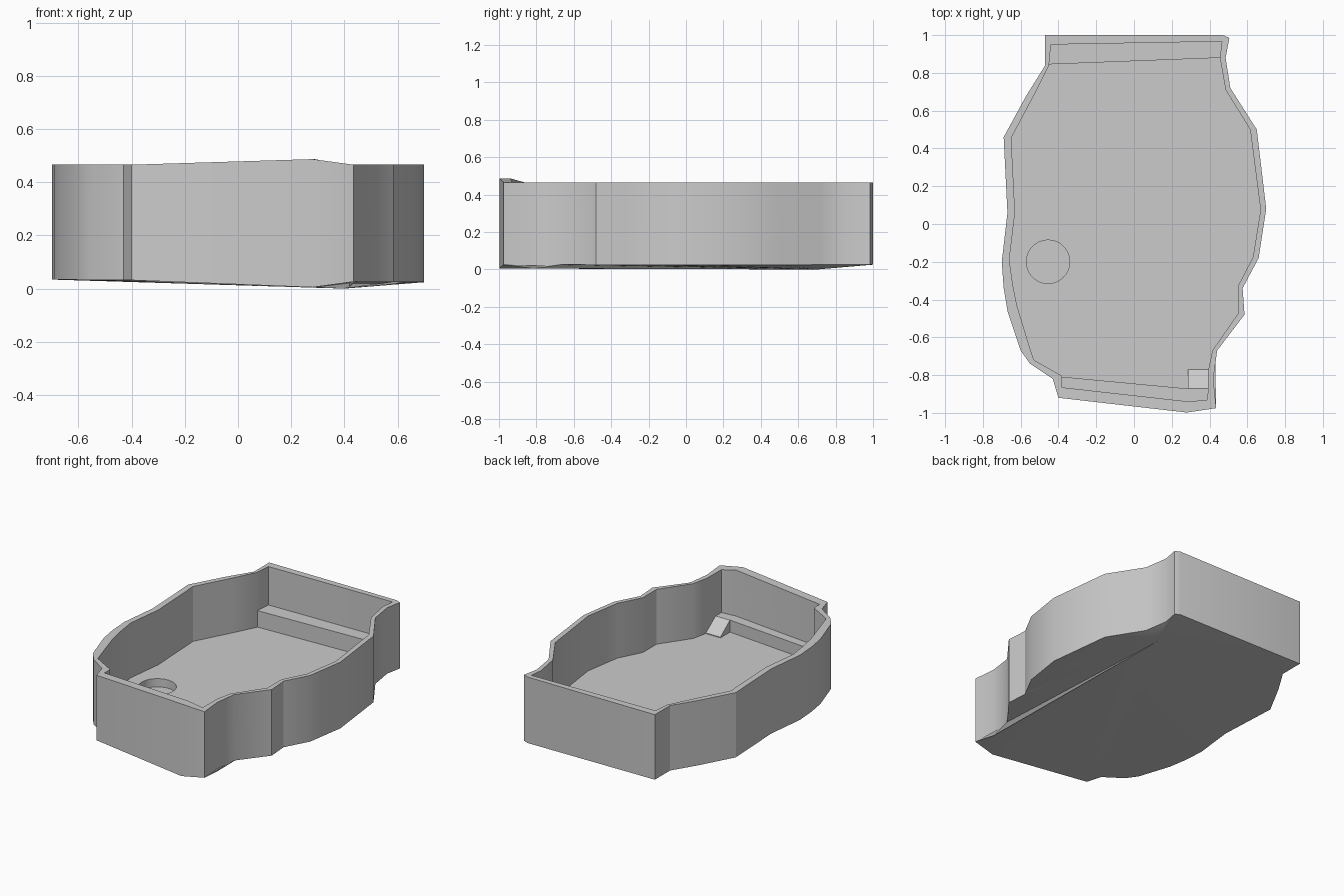
import bpy, bmesh

if "Cube" in bpy.data.objects:
    bpy.data.objects.remove(bpy.data.objects["Cube"])

# Wall outline, counter-clockwise: outer x, y, inner x, y
RIM = [
    (-.47, 1.0, -.44, .95), (-.47, .84, -.45, .84), (-.57, .68, -.525, .69),
    (-.69, .46, -.65, .455), (-.67, .06, -.63, .06), (-.70, -.20, -.66, -.19),
    (-.69, -.34, -.64, -.33), (-.67, -.46, -.62, -.43), (-.60, -.67, -.55, -.66),
    (-.55, -.74, -.53, -.72), (-.43, -.82, -.38, -.805), (-.40, -.92, -.38, -.865),
    (.28, -.998, .29, -.94), (.435, -.975, .39, -.93), (.42, -.82, .392, -.78),
    (.44, -.67, .415, -.67), (.585, -.48, .55, -.475), (.575, -.34, .55, -.33),
    (.66, -.18, .63, -.175), (.70, .08, .67, .075), (.65, .50, .615, .50),
    (.51, .72, .485, .71), (.485, .88, .455, .88), (.505, .985, .465, .965),
    (.47, 1.0, .455, .966),
]
PEAK, FOLD = 12, 14          # raised front corner, low point of the underside
FLOOR = .10


def finish(name, bm, smooth=False):
    bmesh.ops.recalc_face_normals(bm, faces=bm.faces[:])
    me = bpy.data.meshes.new(name)
    bm.to_mesh(me)
    bm.free()
    ob = bpy.data.objects.new(name, me)
    bpy.context.collection.objects.link(ob)
    bpy.context.view_layer.objects.active = ob
    if smooth:
        bpy.ops.object.select_all(action='DESELECT')
        ob.select_set(True)
        bpy.ops.object.shade_smooth_by_angle(angle=.52)
    return ob


def prism(name, base, offset):
    """Solid swept from a planar polygon along an offset."""
    bm = bmesh.new()
    face = bm.faces.new([bm.verts.new(p) for p in base])
    new = bmesh.ops.extrude_face_region(bm, geom=[face], use_keep_orig=True)['geom']
    bmesh.ops.translate(bm, vec=offset,
                        verts=[g for g in new if isinstance(g, bmesh.types.BMVert)])
    return finish(name, bm)


def bottom_z(i, x):
    if i in (PEAK, FOLD):
        return .005
    return .034 - .01 * (x + .7) / 1.4


# Tray shell: underside, outer wall, rim, inner wall, floor
bm = bmesh.new()
rings = [[], [], [], []]
for i, (ox, oy, ix, iy) in enumerate(RIM):
    top = .487 if i == PEAK else .466
    for ring, co in zip(rings, ((ox, oy, bottom_z(i, ox)), (ox, oy, top),
                                (ix, iy, top), (ix, iy, FLOOR))):
        ring.append(bm.verts.new(co))
n = len(RIM)
for a, b in zip(rings, rings[1:]):
    for i in range(n):
        j = (i + 1) % n
        bm.faces.new((a[i], a[j], b[j], b[i]))
bm.faces.new(rings[3])
low = bm.verts.new((.40, .70, 0))
for i in range(n):
    bm.faces.new((rings[0][(i + 1) % n], rings[0][i], low))
tray = finish("tray_shell", bm)

# Round recess in the floor
bpy.ops.mesh.primitive_cylinder_add(vertices=32, radius=.115, depth=.2,
                                    location=(-.455, -.2, .145))
cutter = bpy.context.object
cutter.name = "recess_cutter"
cutter.hide_render = True
mod = tray.modifiers.new("recess", 'BOOLEAN')
mod.operation, mod.solver, mod.object = 'DIFFERENCE', 'EXACT', cutter
bpy.ops.object.select_all(action='DESELECT')
tray.select_set(True)
bpy.context.view_layer.objects.active = tray
bpy.ops.object.modifier_apply(modifier=mod.name)
bpy.data.objects.remove(cutter)
bpy.ops.object.shade_smooth_by_angle(angle=.52)

# Ledges along the back and front walls
prism("back_ledge", [(x, y, .09) for x, y in
      ((-.455, .965), (-.455, .845), (.46, .88), (.475, .975))], (0, 0, .12))
prism("front_ledge", [(x, y, .09) for x, y in
      ((-.39, -.808), (-.39, -.88), (.29, -.955), (.40, -.945), (.40, -.872), (.29, -.872))],
      (0, 0, .09))

# Small ramp from the front ledge down to the floor
prism("ramp", [(.285, -.88, .09), (.285, -.77, .09), (.285, -.77, .105), (.285, -.87, .18),
               (.285, -.88, .18)], (.112, 0, 0))
